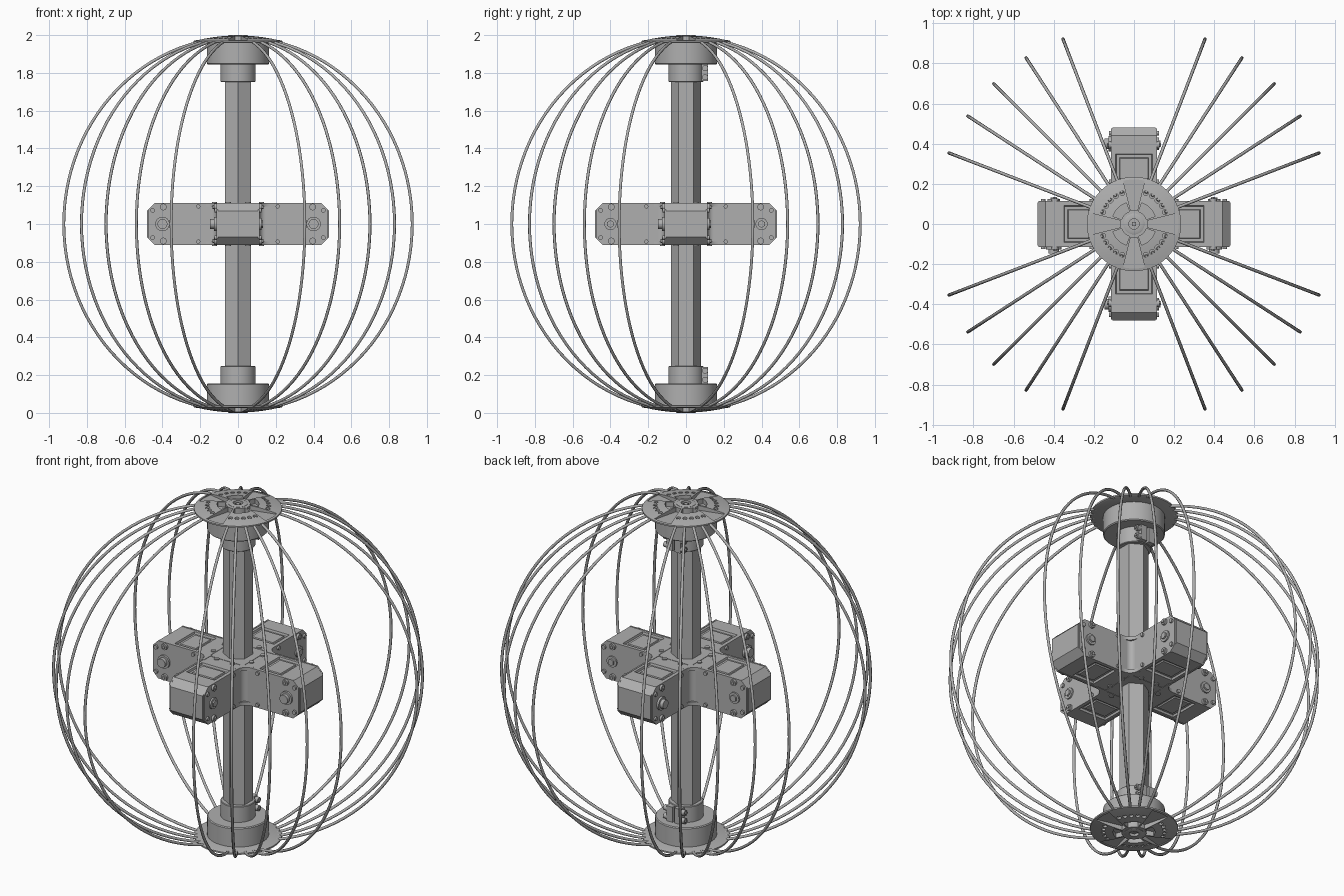
import bpy, bmesh
from math import sin, cos, pi, radians, sqrt, asin
from mathutils import Matrix, Vector

if "Cube" in bpy.data.objects:
    bpy.data.objects.remove(bpy.data.objects["Cube"])

metal = bpy.data.materials.new("grey_metal")
metal.use_nodes = True
metal.diffuse_color = (0.43, 0.43, 0.43, 1)
metal.node_tree.nodes["Principled BSDF"].inputs["Base Color"].default_value = (0.43, 0.43, 0.43, 1)

CENTRE = Vector((0, 0, 1))
ALONG = {"x": Matrix.Rotation(pi / 2, 4, "Y"), "y": Matrix.Rotation(pi / 2, 4, "X"),
         "z": Matrix.Identity(4)}


def finish(name, bm, mirror=False, smooth=True, frame=None):
    """Turn a bmesh, built around the middle of the model, into an object."""
    if frame:
        bm.transform(frame)
    bmesh.ops.recalc_face_normals(bm, faces=bm.faces)
    mesh = bpy.data.meshes.new(name)
    bm.to_mesh(mesh)
    bm.free()
    mesh.materials.append(metal)
    ob = bpy.data.objects.new(name, mesh)
    ob.location = CENTRE
    bpy.context.collection.objects.link(ob)
    if smooth:
        bpy.ops.object.select_all(action="DESELECT")
        ob.select_set(True)
        bpy.context.view_layer.objects.active = ob
        bpy.ops.object.shade_smooth_by_angle(angle=radians(35))
    if mirror:
        add_mirror(ob)
    return ob


def add_mirror(ob):
    mod = ob.modifiers.new("other_end", "MIRROR")
    mod.use_axis = (False, False, True)


def cyl(bm, pos, r, h, axis="z", n=24):
    bmesh.ops.create_cone(bm, cap_ends=True, segments=n, radius1=r, radius2=r, depth=h,
                          matrix=Matrix.Translation(pos) @ ALONG[axis])


def box(bm, pos, size):
    bmesh.ops.create_cube(bm, size=1, matrix=Matrix.Translation(pos) @ Matrix.Diagonal((*size, 1)))


def prism(bm, pts, move):
    """Extrude a closed outline of 3D points."""
    face = bm.faces.new([bm.verts.new(p) for p in pts])
    new = bmesh.ops.extrude_face_region(bm, geom=[face])["geom"]
    bmesh.ops.translate(bm, vec=move, verts=[v for v in new if isinstance(v, bmesh.types.BMVert)])


def lathe(bm, profile, n=64):
    verts = [bm.verts.new((r, 0, z)) for r, z in profile]
    edges = [bm.edges.new((verts[i], verts[i - 1])) for i in range(len(verts))]
    bmesh.ops.spin(bm, geom=verts + edges, cent=(0, 0, 0), axis=(0, 0, 1),
                   angle=2 * pi, steps=n, use_duplicate=False)
    bmesh.ops.remove_doubles(bm, verts=bm.verts, dist=1e-5)


def sector(bm, r0, r1, mid, half, z0, z1):
    angles = [mid + half * (i / 5 - 1) for i in range(11)]
    pts = [(r1 * cos(a), r1 * sin(a), z0) for a in angles]
    pts += [(r0 * cos(a), r0 * sin(a), z0) for a in reversed(angles)]
    prism(bm, pts, (0, 0, z1 - z0))


# Wire cage: twenty meridians in four groups of five
wires = bpy.data.curves.new("cage_wires", "CURVE")
wires.dimensions = "3D"
wires.bevel_depth = 0.008
wires.bevel_resolution = 2
wires.use_fill_caps = True
wires.materials.append(metal)
R, STEPS = 0.988, 48
start = asin(0.165 / R)
WIRE_ANGLES = [radians(q * 90 + 21 + 12 * k) for q in range(4) for k in range(5)]
for a in WIRE_ANGLES:
    line = wires.splines.new("POLY")
    line.points.add(STEPS)
    for i, p in enumerate(line.points):
        t = start + (pi - 2 * start) * i / STEPS
        p.co = (R * sin(t) * cos(a), R * sin(t) * sin(a), R * cos(t), 1)
    line.use_smooth = True
cage = bpy.data.objects.new("cage_wires", wires)
cage.location = CENTRE
bpy.context.collection.objects.link(cage)

# Hexagonal post
bm = bmesh.new()
cyl(bm, (0, 0, 0), 0.08, 1.76, n=6)
finish("hex_post", bm, smooth=False)

# Domed end discs with wire holes and recessed windows
bm = bmesh.new()
radii = [0.235 - 0.185 * i / 8 for i in range(9)]
lathe(bm, [(0.05, 0.957), (0.225, 0.957), (0.235, 0.961)]
      + [(r, sqrt(0.998 ** 2 - r * r)) for r in radii])
disc = finish("end_disc", bm)
bm = bmesh.new()
for k in range(4):
    sector(bm, 0.07, 0.222, k * pi / 2, radians(14), 0.968, 1.1)
    sector(bm, 0.066, 0.112, (k + 0.5) * pi / 2, radians(25), 0.965, 1.1)
for a in WIRE_ANGLES:
    cyl(bm, (0.165 * cos(a), 0.165 * sin(a), 1.035), 0.012, 0.14, n=12)
cutter = finish("disc_cutter", bm, smooth=False)
cutter.hide_render = True
cut = disc.modifiers.new("windows", "BOOLEAN")
cut.object = cutter
cut.operation = "DIFFERENCE"
cut.solver = "EXACT"
bpy.context.view_layer.objects.active = disc
bpy.ops.object.modifier_apply(modifier=cut.name)
bpy.data.objects.remove(cutter)
add_mirror(disc)

# Centre hub on each disc, with a square peg in its bore
bm = bmesh.new()
lathe(bm, [(0.026, 0.96), (0.052, 0.96), (0.052, 0.998), (0.048, 1.0), (0.026, 1.0)], 32)
cyl(bm, (0, 0, 0.972), 0.026, 0.024)
box(bm, (0, 0, 0.985), (0.022, 0.022, 0.02))
finish("disc_hub", bm, mirror=True)

# Flange and clamp collar
bm = bmesh.new()
lathe(bm, [(0.07, 0.96), (0.165, 0.96), (0.165, 0.85), (0.16, 0.845), (0.07, 0.845)])
finish("end_flange", bm, mirror=True)
bm = bmesh.new()
lathe(bm, [(0.068, 0.85), (0.093, 0.85), (0.093, 0.755), (0.09, 0.752), (0.068, 0.752)], 48)
finish("clamp_collar", bm, mirror=True)
bm = bmesh.new()
for s in (-1, 1):
    box(bm, (s * 0.026, 0.095, 0.801), (0.04, 0.044, 0.09))
    for z in (0.777, 0.825):
        lathe_side = s * 0.056
        cyl(bm, (lathe_side, 0.101, z), 0.016, 0.024, "x", 16)
        cyl(bm, (lathe_side + s * 0.012, 0.101, z), 0.008, 0.012, "x", 6)
finish("clamp_ears", bm, mirror=True)


def outline(end, h, c, y):
    return [(0, y, -h), (0.19, y, -h), (0.365, y, -h), (end - c, y, -h), (end, y, c - h),
            (end, y, h - c), (end - c, y, h), (0.365, y, h), (0.19, y, h), (0, y, h)]


def build_arm(name, frame):
    # Body with framed panels above and below
    bm = bmesh.new()
    prism(bm, outline(0.482, 0.11, 0.04, -0.107), (0, 0.214, 0))
    bmesh.ops.recalc_face_normals(bm, faces=bm.faces)
    panels = [f for f in bm.faces if abs(f.normal.z) > 0.9
              and 0.25 < f.calc_center_median().x < 0.3]
    for width, depth in ((0.022, 0), (0.005, -0.012), (0.022, 0), (0.004, 0.007)):
        bmesh.ops.inset_individual(bm, faces=panels, thickness=width, depth=depth)
    finish(name + "_body", bm, smooth=False, frame=frame)

    # Side plates
    bm = bmesh.new()
    for y in (-0.115, 0.106):
        prism(bm, outline(0.476, 0.112, 0.035, y), (0, 0.009, 0))
    finish(name + "_side_plates", bm, smooth=False, frame=frame)

    # Pivot bolts and plate screws
    bm = bmesh.new()
    cyl(bm, (0.4, -0.12, 0), 0.038, 0.014, "y")
    cyl(bm, (0.4, -0.13, 0), 0.026, 0.034, "y")
    cyl(bm, (0.4, 0.118, 0), 0.032, 0.012, "y")
    cyl(bm, (0.4, 0.125, 0), 0.02, 0.016, "y", 6)
    for s in (-1, 1):
        for z in (-1, 1):
            cyl(bm, (0.395, s * 0.12, z * 0.09), 0.018, 0.016, "y", 16)
            cyl(bm, (0.395, s * 0.126, z * 0.09), 0.01, 0.016, "y", 6)
            cyl(bm, (0.452, s * 0.118, z * 0.072), 0.012, 0.014, "y", 12)
            cyl(bm, (0.21, s * 0.118, z * 0.093), 0.011, 0.014, "y", 12)
    finish(name + "_bolts", bm, frame=frame)


# Four arms in a cross
swap = Matrix(((0, 1, 0, 0), (1, 0, 0, 0), (0, 0, 1, 0), (0, 0, 0, 1)))
flip = Matrix.Diagonal((-1, 1, 1, 1))
build_arm("left_arm", Matrix.Identity(4))
build_arm("right_arm", flip)
build_arm("back_arm", swap)
build_arm("front_arm", swap @ flip)

# Rounded brackets in the inner corners, with flanges along the top and bottom
bm = bmesh.new()
for k in range(4):
    turn = Matrix.Rotation(k * pi / 2, 3, "Z")
    for rad, z0, h in ((0.03, -0.11, 0.22), (0.055, 0.092, 0.02), (0.055, -0.112, 0.02)):
        c = 0.115 + rad
        arc = [(c - rad * cos(t), c - rad * sin(t)) for t in (i * pi / 16 for i in range(9))]
        pts = [turn @ Vector((x, y, z0)) for x, y in [(0.1, 0.1), (0.1, c)] + arc + [(c, 0.1)]]
        prism(bm, pts, (0, 0, h))
finish("corner_brackets", bm)

# Screws around the post
bm = bmesh.new()
for k in range(8):
    a = (k + 0.5) * pi / 4
    cyl(bm, (0.135 * cos(a), 0.135 * sin(a), 0.112), 0.014, 0.008, n=16)
finish("centre_screws", bm, mirror=True)
